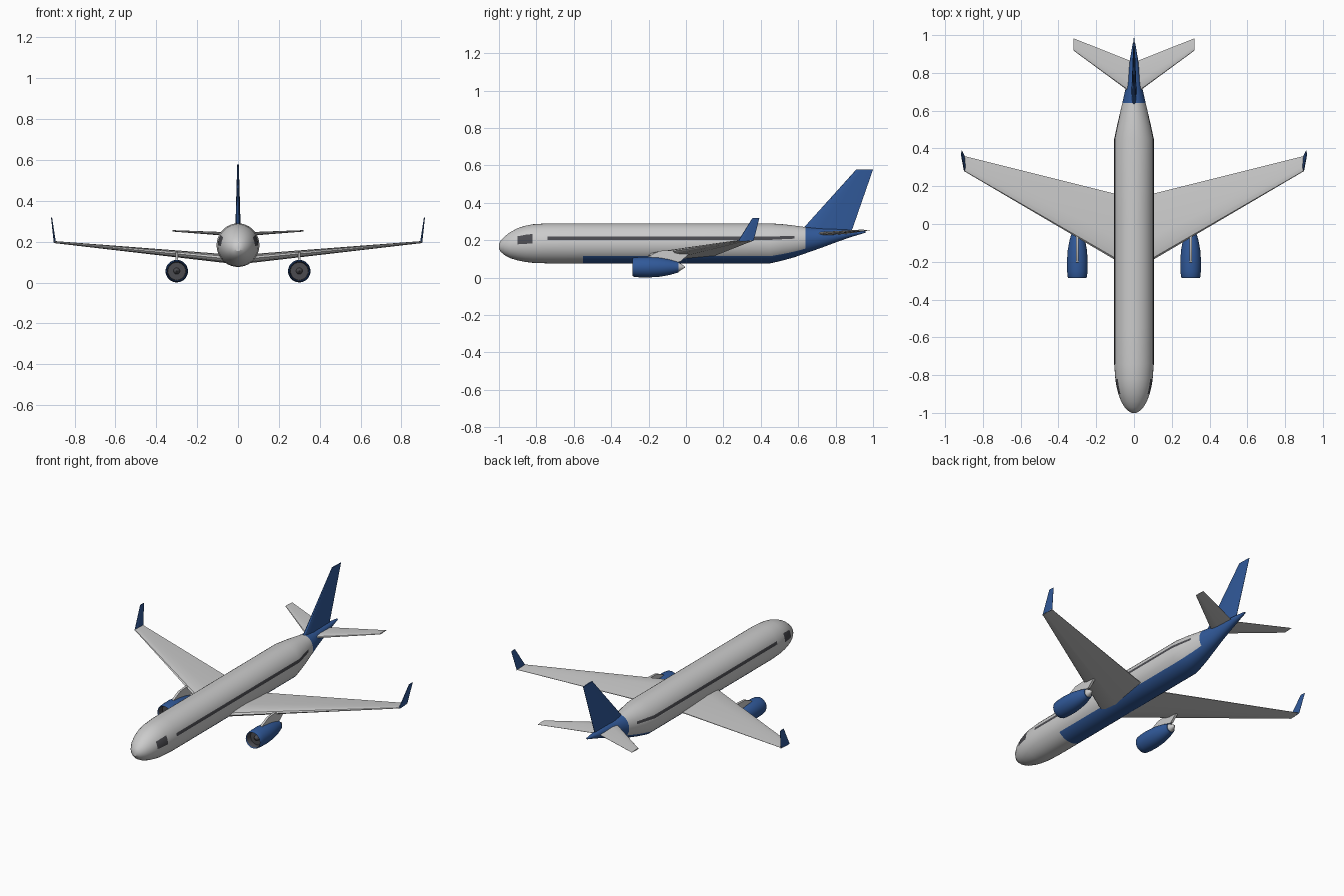
import bpy, bmesh, math
from mathutils import Vector

if "Cube" in bpy.data.objects:
    bpy.data.objects.remove(bpy.data.objects["Cube"])


def material(name, rgb):
    m = bpy.data.materials.new(name)
    m.diffuse_color = (*rgb, 1)
    m.use_nodes = True
    m.node_tree.nodes["Principled BSDF"].inputs["Base Color"].default_value = m.diffuse_color
    return m


WHITE = material("white_paint", (0.78, 0.78, 0.78))
BLUE = material("blue_paint", (0.03, 0.10, 0.32))
DARK = material("dark_glass", (0.07, 0.07, 0.08))
GREY = material("wing_grey", (0.55, 0.55, 0.57))


def loft(name, rings, mats, pick=None, angle=30):
    """Skin a list of point rings, cap both ends; pick(ring, segment) gives a material slot."""
    bm = bmesh.new()
    vr = [[bm.verts.new(p) for p in r] for r in rings]
    n = len(vr[0])
    for i in range(len(vr) - 1):
        for j in range(n):
            k = (j + 1) % n
            f = bm.faces.new((vr[i][j], vr[i][k], vr[i + 1][k], vr[i + 1][j]))
            f.material_index = pick(i, j) if pick else 0
    bm.faces.new(vr[0]).material_index = pick(-1, 0) if pick else 0
    bm.faces.new(vr[-1]).material_index = pick(len(vr) - 2, 0) if pick else 0
    bmesh.ops.recalc_face_normals(bm, faces=bm.faces)
    me = bpy.data.meshes.new(name)
    bm.to_mesh(me)
    bm.free()
    for m in mats:
        me.materials.append(m)
    me.shade_smooth()
    me.set_sharp_from_angle(angle=math.radians(angle))
    ob = bpy.data.objects.new(name, me)
    bpy.context.collection.objects.link(ob)
    return ob


def ellipse(x, y, z, rx, rz, n):
    return [(x + rx * math.cos(2 * math.pi * j / n), y,
             z + rz * math.sin(2 * math.pi * j / n)) for j in range(n)]


# Half airfoil: (chord fraction, half thickness fraction)
FOIL = [(0, 0), (0.03, 0.25), (0.12, 0.42), (0.35, 0.5), (1, 0.05)]
FOIL += [(c, -t) for c, t in reversed(FOIL[1:])]


def airfoil(lead, chord, thick, normal):
    return [Vector(lead) + Vector((0, c * chord, 0)) + Vector(normal) * (t * thick)
            for c, t in FOIL]


# Fuselage: y, half width, bottom z, top z
STATIONS = [(-1.0, 0.012, 0.153, 0.178), (-0.99, 0.03, 0.137, 0.198),
            (-0.97, 0.05, 0.120, 0.220), (-0.94, 0.068, 0.104, 0.243),
            (-0.90, 0.083, 0.092, 0.264), (-0.86, 0.093, 0.084, 0.277),
            (-0.82, 0.099, 0.079, 0.285), (-0.74, 0.105, 0.076, 0.29),
            (-0.55, 0.105, 0.076, 0.29), (0.0, 0.105, 0.076, 0.29),
            (0.45, 0.105, 0.076, 0.29), (0.52, 0.090, 0.092, 0.285),
            (0.58, 0.076, 0.109, 0.278), (0.64, 0.062, 0.130, 0.270),
            (0.72, 0.044, 0.158, 0.264), (0.80, 0.032, 0.188, 0.260),
            (0.88, 0.020, 0.216, 0.255), (0.96, 0.006, 0.240, 0.248)]
SEG = 36


def livery(i, j):
    y = (STATIONS[i][0] + STATIONS[i + 1][0]) / 2 if i >= 0 else -1
    a = (j + 0.5) * 360 / SEG
    up = math.degrees(math.asin(math.sin(math.radians(a))))
    if y > 0.64 or (y > -0.55 and up < -40):
        return 1
    if (-0.74 < y < 0.58 and 10 < up < 20) or (-0.9 < y < -0.82 and 0 < up < 30):
        return 2
    return 0


loft("fuselage", [ellipse(0, y, (b + t) / 2, w, (t - b) / 2, SEG)
                  for y, w, b, t in STATIONS], [WHITE, BLUE, DARK], livery)

# Fin
side = (1, 0, 0)
loft("tail_fin", [airfoil((0, 0.595, 0.235), 0.285, 0.030, side),
                  airfoil((0, 0.63, 0.267), 0.262, 0.026, side),
                  airfoil((0, 0.91, 0.578), 0.09, 0.008, side)], [BLUE])

# Engine nacelle profile: y, radius
NACELLE = [(-0.245, 0.043), (-0.279, 0.045), (-0.285, 0.048), (-0.279, 0.051),
           (-0.25, 0.054), (-0.20, 0.055), (-0.14, 0.051), (-0.09, 0.042), (-0.04, 0.028)]
CONE = [(-0.06, 0.026), (-0.038, 0.024), (-0.005, 0.003)]
SPINNER = [(-0.24, 0.018), (-0.255, 0.012), (-0.264, 0.002)]
PYLON = [(-0.21, 0.10), (-0.20, 0.115), (-0.14, 0.143), (-0.04, 0.148),
         (0.02, 0.130), (-0.03, 0.085), (-0.10, 0.08)]

for s, label in ((-1, "left"), (1, "right")):
    up = (0, 0, 1)
    # Main wing and winglet
    loft(label + "_wing", [airfoil((s * 0.04, -0.225, 0.115), 0.37, 0.044, up),
                           airfoil((s * 0.10, -0.19, 0.121), 0.35, 0.042, up),
                           airfoil((s * 0.90, 0.28, 0.198), 0.08, 0.010, up)], [GREY])
    loft(label + "_winglet", [airfoil((s * 0.897, 0.278, 0.195), 0.083, 0.011, side),
                              airfoil((s * 0.913, 0.355, 0.318), 0.037, 0.005, side)], [BLUE])
    # Tailplane
    loft(label + "_tailplane", [airfoil((s * 0.01, 0.69, 0.235), 0.17, 0.020, up),
                                airfoil((s * 0.32, 0.918, 0.253), 0.065, 0.007, up)], [GREY])
    # Engine
    x = s * 0.30
    loft(label + "_nacelle", [ellipse(x, y, 0.0555, r, r, 32) for y, r in NACELLE],
         [BLUE, DARK], lambda i, j: 1 if i < 1 else 0)
    for part, prof, mat in (("exhaust_cone", CONE, GREY), ("fan_spinner", SPINNER, DARK)):
        loft(f"{label}_{part}", [ellipse(x, y, 0.0565, r, r, 24) for y, r in prof], [mat])
    # Pylon
    loft(label + "_pylon", [[(x + d, y, z) for y, z in PYLON] for d in (-0.007, 0.007)], [GREY])
